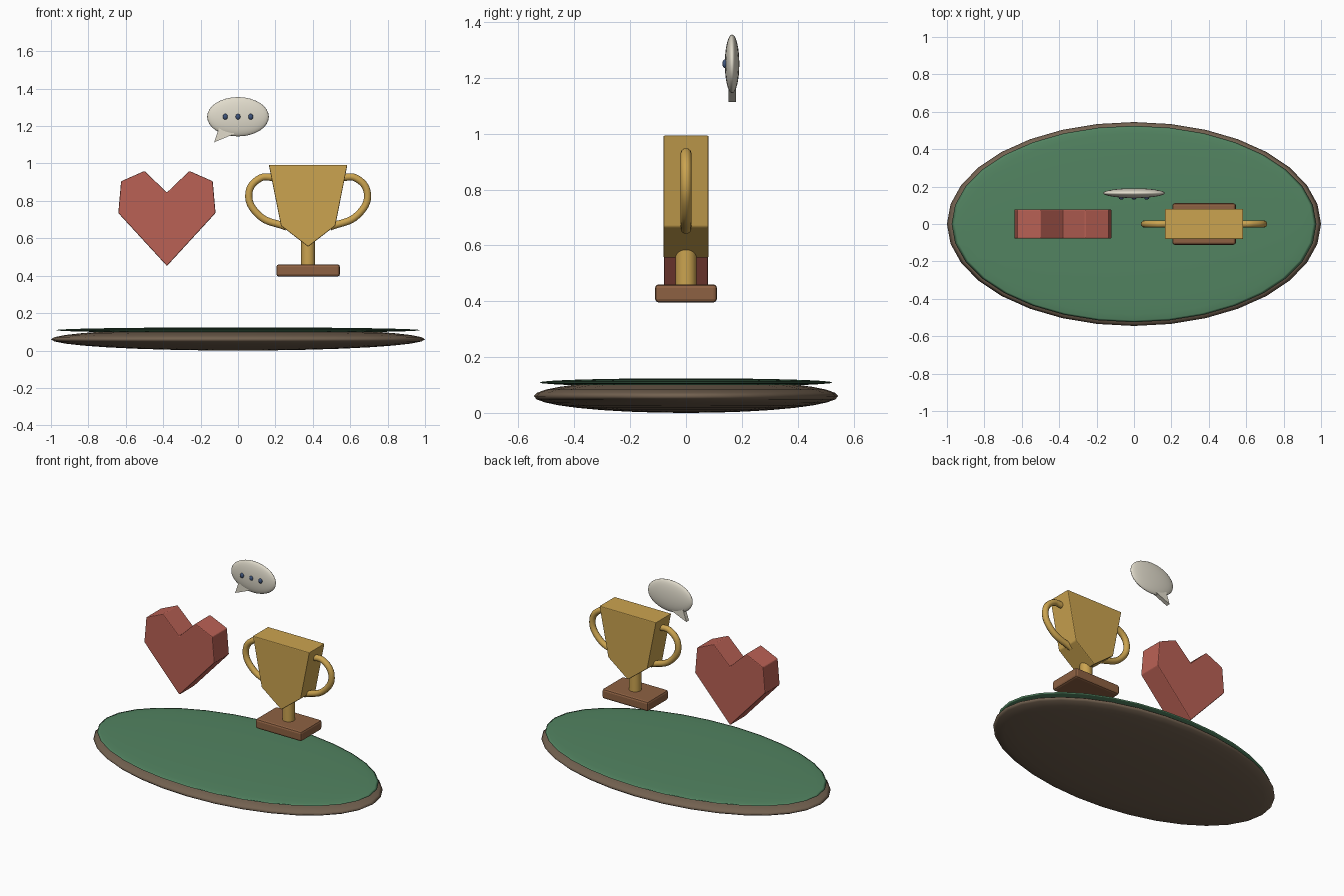
import bpy, bmesh, math

if "Cube" in bpy.data.objects:
    bpy.data.objects.remove(bpy.data.objects["Cube"])


def material(name, rgb):
    m = bpy.data.materials.new(name)
    m.diffuse_color = (*rgb, 1)
    m.use_nodes = True
    m.node_tree.nodes["Principled BSDF"].inputs["Base Color"].default_value = m.diffuse_color
    return m


EARTH = material("earth", (0.17, 0.12, 0.08))
GREEN = material("green", (0.085, 0.23, 0.12))
RED = material("red", (0.49, 0.12, 0.09))
GOLD = material("gold", (0.60, 0.37, 0.08))
WOOD = material("wood", (0.27, 0.12, 0.055))
CREAM = material("cream", (0.75, 0.71, 0.60))
BLUE = material("blue", (0.05, 0.09, 0.20))


def finish(ob, name, mat, bevel=0):
    ob.name = name
    ob.data.materials.append(mat)
    if bevel:
        b = ob.modifiers.new("bevel", "BEVEL")
        b.width, b.segments = bevel, 2
    return ob


def ellipsoid(name, loc, size, mat, seg=32, rings=16):
    bpy.ops.mesh.primitive_uv_sphere_add(segments=seg, ring_count=rings, radius=1, location=loc)
    ob = bpy.context.object
    ob.scale = size
    bpy.ops.object.transform_apply(location=False, rotation=False, scale=True)
    bpy.ops.object.shade_smooth()
    return finish(ob, name, mat)


def slab(name, outline, y, depth, mat, bevel=0):
    """Outline in x, z extruded along y, centred on y."""
    bm = bmesh.new()
    face = bm.faces.new([bm.verts.new((px, y - depth / 2, pz)) for px, pz in outline])
    ext = bmesh.ops.extrude_face_region(bm, geom=[face])
    verts = [g for g in ext["geom"] if isinstance(g, bmesh.types.BMVert)]
    bmesh.ops.translate(bm, verts=verts, vec=(0, depth, 0))
    bmesh.ops.recalc_face_normals(bm, faces=bm.faces)
    me = bpy.data.meshes.new(name)
    bm.to_mesh(me)
    bm.free()
    ob = bpy.data.objects.new(name, me)
    bpy.context.collection.objects.link(ob)
    return finish(ob, name, mat, bevel)


def tube(name, points, radius, mat):
    """Smooth round tube through x, z points at y = 0."""
    cu = bpy.data.curves.new(name, "CURVE")
    cu.dimensions = "3D"
    cu.bevel_depth, cu.bevel_resolution = radius, 3
    cu.resolution_u, cu.use_fill_caps = 8, True
    sp = cu.splines.new("BEZIER")
    sp.bezier_points.add(len(points) - 1)
    for bp, (px, pz) in zip(sp.bezier_points, points):
        bp.co = (px, 0, pz)
        bp.handle_left_type = bp.handle_right_type = "AUTO"
    ob = bpy.data.objects.new(name, cu)
    bpy.context.collection.objects.link(ob)
    return finish(ob, name, mat)


# Oval island with a grassy top
ellipsoid("island_base", (0, 0, 0.06), (1.0, 0.545, 0.06), EARTH)
ellipsoid("island_top", (0, 0, 0.109), (0.975, 0.525, 0.015), GREEN)

# Faceted heart, right half mirrored to the left
HX = -0.38
half = [(0.12, 0.96), (0.245, 0.905), (0.26, 0.735)]
outline = [(HX, 0.845)] + [(HX + x, z) for x, z in half]
outline += [(HX, 0.452)] + [(HX - x, z) for x, z in reversed(half)]
slab("heart", outline, 0, 0.157, RED, 0.005)

# Trophy cup, stem and plinth
TX = 0.375
slab("trophy_cup", [(TX - 0.21, 0.993), (TX + 0.21, 0.993), (TX + 0.145, 0.667),
                    (TX, 0.555), (TX - 0.145, 0.667)], 0, 0.162, GOLD, 0.005)
bpy.ops.mesh.primitive_cylinder_add(vertices=20, radius=0.038, depth=0.15, location=(TX, 0, 0.515))
finish(bpy.context.object, "trophy_stem", GOLD)
bpy.ops.object.shade_smooth_by_angle()
bpy.ops.mesh.primitive_cube_add(size=1, location=(TX, 0, 0.428))
bpy.context.object.scale = (0.34, 0.222, 0.065)
bpy.ops.object.transform_apply(location=False, rotation=False, scale=True)
finish(bpy.context.object, "trophy_plinth", WOOD, 0.013)

# Trophy handles
path = [(0.185, 0.926), (0.255, 0.922), (0.317, 0.84), (0.265, 0.725), (0.115, 0.66)]
for side, s in (("left", -1), ("right", 1)):
    tube("trophy_handle_" + side, [(TX + s * x, z) for x, z in path], 0.02, GOLD)

# Speech bubble with tail and three dots
BY = 0.165
ellipsoid("speech_bubble", (0, BY, 1.25), (0.165, 0.026, 0.105), CREAM)
slab("bubble_tail", [(-0.128, 1.113), (-0.02, 1.158), (-0.05, 1.2), (-0.10, 1.195)], BY, 0.027, CREAM)
for i in (-1, 0, 1):
    ellipsoid("bubble_dot_%d" % (i + 2), (i * 0.068, BY - 0.025, 1.25), (0.013, 0.01, 0.016), BLUE, 16, 8)
